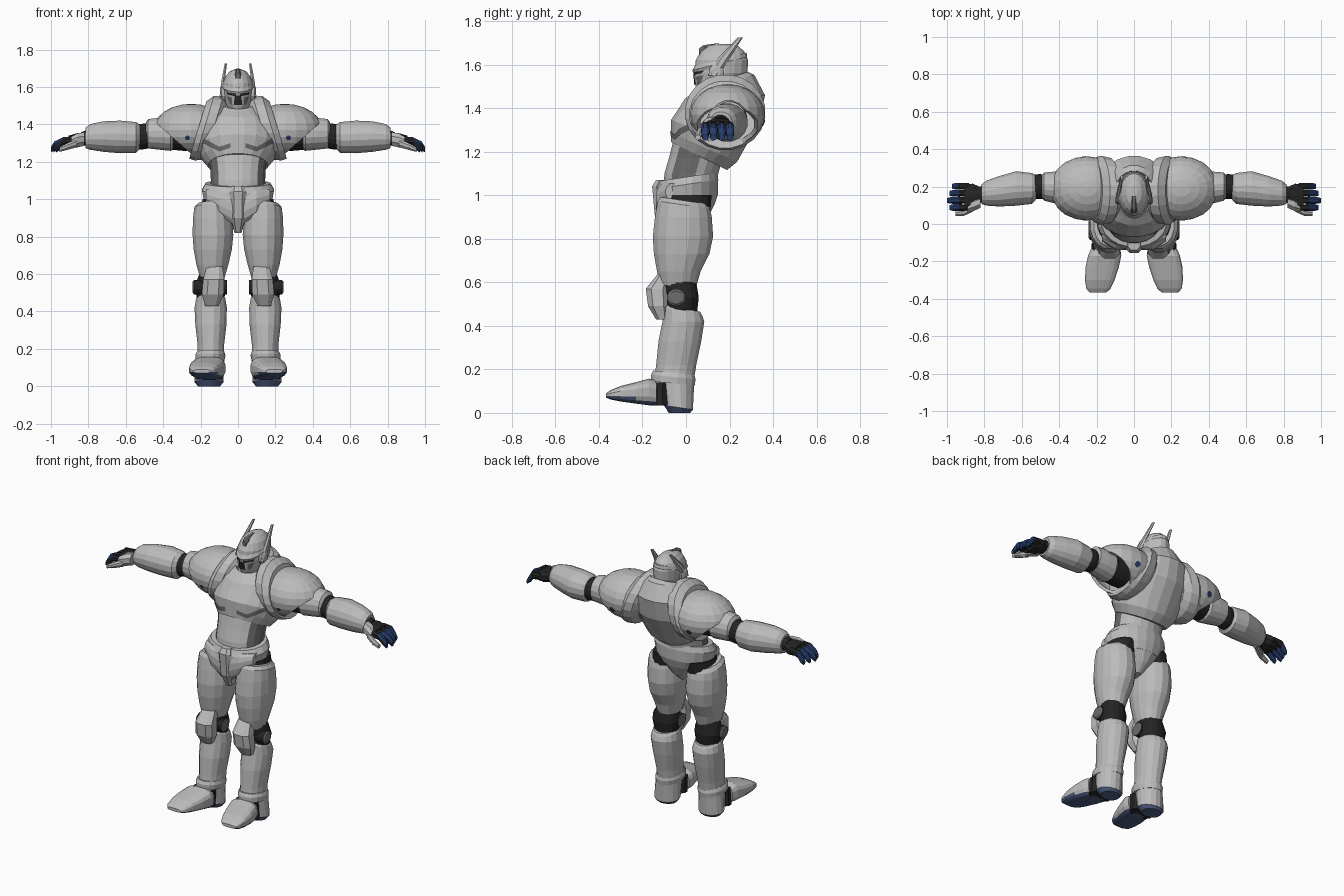
import bpy, bmesh
from math import sin, cos, pi
from mathutils import Matrix, Vector
from mathutils.bvhtree import BVHTree

cube = bpy.data.objects.get("Cube")
if cube:
    bpy.data.objects.remove(cube, do_unlink=True)

def material(name, colour):
    mat = bpy.data.materials.new(name)
    mat.use_nodes = True
    mat.diffuse_color = (*colour, 1)
    shader = next(n for n in mat.node_tree.nodes if n.type == "BSDF_PRINCIPLED")
    shader.inputs["Base Color"].default_value = (*colour, 1)
    return mat

ARMOUR = material("armour_grey", (.5, .5, .5))
MID = material("panel_grey", (.15, .15, .15))
BLACK = material("joint_black", (.018, .018, .018))
BLUE = material("finger_blue", (.02, .045, .15))
SOLE = material("sole_blue", (.08, .115, .24))

def finish(name, bm, mats, mirror):
    """Turn a bmesh into one centre object, or a left and right pair."""
    objects = []
    for side in ("left_", "right_") if mirror else ("",):
        if side == "right_":
            bmesh.ops.scale(bm, vec=(-1, 1, 1), verts=bm.verts)
            bmesh.ops.reverse_faces(bm, faces=bm.faces)
        mesh = bpy.data.meshes.new(side + name)
        bm.to_mesh(mesh)
        for mat in mats:
            mesh.materials.append(mat)
        obj = bpy.data.objects.new(side + name, mesh)
        bpy.context.collection.objects.link(obj)
        objects.append(obj)
    bm.free()
    return objects

def signed_power(value, power):
    return (abs(value) ** power) * (1 if value >= 0 else -1)

def loft(name, rings, mat, axis="z", sides=16, power=1, mirror=True, rule=None, second=None):
    """Skin oval rings (height, centre a, centre b, radius a, radius b, tilt)."""
    bm = bmesh.new()
    loops = []
    for ring in rings:
        h, a, b, ra, rb = ring[:5]
        tilt = ring[5] if len(ring) > 5 else 0
        loop = []
        for i in range(sides):
            angle = 2 * pi * (i + .5) / sides
            u = ra * signed_power(cos(angle), power)
            v = rb * signed_power(sin(angle), power)
            p, q, k = a + u, b + v, h + tilt * v
            place = {"x": (k, p, q), "y": (p, k, q), "z": (p, q, k)}[axis]
            loop.append(bm.verts.new(place))
        loops.append(loop)
    for low, high in zip(loops, loops[1:]):
        for i in range(sides):
            j = (i + 1) % sides
            bm.faces.new((low[i], low[j], high[j], high[i]))
    bm.faces.new(loops[0])
    bm.faces.new(loops[-1])
    bmesh.ops.recalc_face_normals(bm, faces=bm.faces)
    if rule:
        for face in bm.faces:
            face.material_index = int(rule(face))
    return finish(name, bm, [mat, second] if second else [mat], mirror)

def plate(name, outline, target, mat, facing=-1, mirror=False):
    """Lay a thin flat outline (x, z) onto the front or back of a part."""
    tree = BVHTree.FromPolygons([v.co for v in target.data.vertices],
                                [p.vertices[:] for p in target.data.polygons])
    bm = bmesh.new()
    bm.faces.new([bm.verts.new((x, 0, z)) for x, z in outline])
    bmesh.ops.triangulate(bm, faces=bm.faces)
    bmesh.ops.subdivide_edges(bm, edges=bm.edges, cuts=5, use_grid_fill=True)
    missed = []
    for v in bm.verts:
        hit = tree.ray_cast(Vector((v.co.x, 3 * facing, v.co.z)), Vector((0, -facing, 0)))[0]
        if hit:
            v.co.y = hit.y + .006 * facing
        else:
            missed.append(v)
    bmesh.ops.delete(bm, geom=missed, context="VERTS")
    bm.normal_update()
    flipped = [f for f in bm.faces if f.normal.y * facing < 0]
    bmesh.ops.reverse_faces(bm, faces=flipped)
    return finish(name, bm, [mat], mirror)

def is_sole(face):
    return face.normal.z < -.5

def is_flank(face):
    return abs(face.normal.x) > .6 and face.normal.y < .25

def is_finger_front(face):
    return face.normal.y < -.75 or face.calc_center_median().x < .91

def is_hub_cap(face):
    return abs(face.normal.x) > .5

# Torso: slanted chest shell, waist with dark flanks, belt and hip skirts
chest = loft("chest", [(1.18, 0, .06, .16, .13, -.5), (1.22, 0, .083, .195, .153, -.45),
                       (1.28, 0, .1, .215, .17, -.4), (1.37, 0, .155, .22, .185, -.2),
                       (1.45, 0, .178, .195, .187, .05), (1.51, 0, .17, .125, .145, .3),
                       (1.525, 0, .165, .105, .12, .35), (1.49, 0, .165, .085, .1, .35)],
             ARMOUR, sides=20, mirror=False)[0]
loft("waist", [(1, 0, .015, .155, .125), (1.1, 0, .025, .147, .125), (1.17, 0, .045, .15, .125),
               (1.25, 0, .07, .165, .13)], ARMOUR, sides=20, mirror=False,
     rule=is_flank, second=MID)
loft("belt", [(.95, 0, .005, .15, .125), (.98, 0, .005, .182, .143, .15),
              (1.05, 0, .005, .195, .145, .15), (1.085, 0, .01, .175, .133, .15)],
     ARMOUR, sides=20, mirror=False)
loft("pelvis", [(.84, 0, .0, .025, .05), (.89, 0, .0, .07, .1), (.95, 0, .005, .14, .125)],
     ARMOUR, mirror=False)
loft("groin_guard", [(.82, 0, -.07, .02, .035), (.9, 0, -.1, .04, .045),
                     (1.04, 0, -.113, .045, .045), (1.07, 0, -.1, .035, .04)],
     ARMOUR, sides=8, power=.7, mirror=False)
loft("hip_skirt", [(.02, -.105, .955, .035, .095), (.1, -.1, .985, .04, .07),
                   (.17, -.06, 1.015, .035, .04)], ARMOUR, axis="x", sides=12)
plate("chest_band", [(.04, 1.3), (.1, 1.28), (.19, 1.33), (.19, 1.3), (.1, 1.255), (.04, 1.275)],
      chest, MID, mirror=True)

# Shoulders: broad collar disc and an open domed pad
loft("collar", [(.1, .18, 1.38, .14, .14, -.3), (.13, .18, 1.38, .175, .17, -.3),
                (.18, .18, 1.38, .186, .175, -.3), (.215, .18, 1.37, .165, .155, -.3)],
     ARMOUR, axis="x", sides=20)
bm = bmesh.new()
dome = Matrix.Translation((.25, .19, 1.37)) @ Matrix.Diagonal((.203, .172, .14, 1))
bmesh.ops.create_uvsphere(bm, u_segments=20, v_segments=12, radius=1, matrix=dome)
bmesh.ops.bisect_plane(bm, geom=bm.verts[:] + bm.edges[:] + bm.faces[:],
                       plane_co=(.35, 0, 1.33), plane_no=(.66, 0, -.75), clear_outer=True)
pads = finish("shoulder_pad", bm, [ARMOUR], True)
for pad in pads:
    shell = pad.modifiers.new("shell", "SOLIDIFY")
    shell.thickness = .018
for facing, label, radius in ((-1, "front", .013), (1, "back", .018)):
    dot = [(.27 + radius * cos(i * pi / 4), 1.328 + radius * sin(i * pi / 4)) for i in range(8)]
    plate("pad_dot_" + label, dot, pads[0], BLUE, facing, True)

# Arms
loft("shoulder_joint", [(.2, .19, 1.34, .08, .08), (.29, .19, 1.34, .083, .083),
                        (.38, .19, 1.345, .08, .08)], BLACK, axis="x")
loft("upper_arm", [(.345, .19, 1.345, .08, .08), (.36, .19, 1.347, .092, .09),
                   (.42, .195, 1.35, .087, .087), (.48, .2, 1.35, .077, .08),
                   (.492, .2, 1.35, .06, .062)], ARMOUR, axis="x")
loft("elbow", [(.46, .2, 1.34, .065, .066), (.51, .2, 1.335, .068, .07),
               (.56, .195, 1.33, .065, .068)], BLACK, axis="x")
loft("forearm", [(.525, .195, 1.335, .066, .066), (.545, .19, 1.33, .084, .084),
                 (.63, .19, 1.333, .094, .089), (.72, .175, 1.335, .083, .083),
                 (.79, .165, 1.333, .068, .07), (.815, .16, 1.328, .053, .056)],
     ARMOUR, axis="x")

# Hands: fingers are dark at the knuckles and on the thumb side
loft("wrist", [(.8, .16, 1.33, .045, .045), (.84, .155, 1.322, .045, .036)], BLACK, axis="x")
loft("palm", [(.825, .155, 1.32, .045, .035), (.86, .15, 1.315, .068, .038),
              (.905, .145, 1.31, .072, .03)], BLACK, axis="x", sides=10, power=.8)
loft("hand_guard", [(.82, .12, 1.322, .035, .04), (.86, .105, 1.315, .04, .04),
                    (.89, .09, 1.305, .028, .032)], ARMOUR, axis="x", sides=8)
loft("thumb", [(.86, .085, 1.3, .02, .024), (.91, .06, 1.283, .018, .02),
               (.955, .055, 1.265, .014, .013)], ARMOUR, axis="x", sides=8)
for i, label in enumerate(("index", "middle", "ring", "little")):
    y, reach = .088 + .038 * i, 1 - .014 * abs(i - 1)
    loft(label + "_finger", [(.88, y, 1.318, .017, .02), (.935, y, 1.31, .02, .023),
                             (reach - .018, y, 1.285, .019, .026), (reach, y, 1.265, .014, .016)],
         BLUE, axis="x", sides=8, rule=is_finger_front, second=BLACK)

# Legs
loft("hip_joint", [(.9, .13, 0, .09, .11), (1, .115, .01, .075, .11)], BLACK)
loft("thigh", [(.585, .137, -.035, .068, .085), (.65, .137, -.033, .087, .102),
               (.73, .135, -.02, .104, .13), (.81, .134, -.014, .111, .141),
               (.9, .136, -.012, .107, .133), (.955, .137, -.01, .098, .122, -.15),
               (.975, .135, -.008, .08, .108, -.15)], ARMOUR)
loft("knee_joint", [(.44, .145, -.02, .07, .07), (.53, .148, -.015, .085, .075),
                    (.62, .14, -.03, .062, .075)], BLACK)
loft("knee_hub", [(.06, -.045, .53, .043, .04), (.235, -.045, .53, .043, .04),
                  (.242, -.045, .53, .032, .03)], BLACK, axis="x", sides=12,
     rule=is_hub_cap, second=MID)
loft("knee_pad", [(.43, .14, -.11, .038, .03), (.49, .135, -.127, .062, .05),
                  (.57, .13, -.133, .06, .055), (.64, .125, -.1, .045, .03)],
     ARMOUR, sides=8, power=.75)
loft("shin", [(.15, .145, -.055, .073, .093), (.22, .145, -.045, .072, .094),
              (.33, .145, -.028, .085, .1), (.42, .146, -.012, .088, .098),
              (.465, .146, -.014, .08, .09, -.2), (.48, .146, -.014, .07, .08, -.2)], ARMOUR)
loft("ankle_cuff", [(.135, .15, -.06, .078, .102, -.1), (.165, .148, -.058, .082, .104, -.1),
                    (.185, .146, -.056, .074, .096, -.1)], ARMOUR)

# Feet: heel, dark instep and splayed toe with blue soles
loft("heel", [(0, .155, -.03, .06, .05), (.025, .155, -.035, .08, .068, -.15),
              (.15, .15, -.045, .073, .085)], ARMOUR, rule=is_sole, second=SOLE)
loft("instep", [(.035, .155, -.12, .075, .05), (.14, .15, -.12, .072, .05)], BLACK, sides=12)
loft("toe", [(-.135, .152, .09, .08, .058), (-.17, .157, .096, .09, .062),
             (-.23, .17, .092, .09, .05), (-.3, .183, .088, .08, .036),
             (-.345, .19, .083, .066, .022), (-.367, .193, .08, .045, .01)],
     ARMOUR, axis="y", power=.65, rule=is_sole, second=SOLE)

# Head: helmet, brow, crest, ears and swept horns
loft("neck", [(1.4, 0, .16, .06, .07), (1.52, 0, .15, .055, .065)], BLACK, mirror=False)
helmet = loft("helmet", [(1.46, 0, .125, .04, .065), (1.5, 0, .14, .062, .095),
                         (1.56, 0, .16, .08, .122), (1.62, 0, .165, .083, .12),
                         (1.66, 0, .167, .066, .1), (1.685, 0, .17, .042, .07),
                         (1.695, 0, .17, .018, .035)], ARMOUR, sides=18, mirror=False)[0]
loft("brow", [(1.59, 0, .155, .08, .12, .25), (1.605, 0, .155, .086, .126, .25),
              (1.625, 0, .16, .08, .118, .25)], ARMOUR, sides=18, mirror=False)
plate("eye", [(.012, 1.55), (.058, 1.56), (.066, 1.58), (.012, 1.565)], helmet, BLACK, mirror=True)
plate("face_centre", [(-.022, 1.505), (.022, 1.505), (.018, 1.555), (-.018, 1.555)], helmet, BLACK)
plate("cheek", [(.03, 1.5), (.045, 1.51), (.06, 1.55), (.034, 1.545)], helmet, MID, mirror=True)
loft("crest", [(.06, 0, 1.655, .012, .02), (.08, 0, 1.665, .018, .025),
               (.15, 0, 1.685, .014, .014)], MID, axis="y", sides=8, power=.7, mirror=False)
loft("ear", [(.07, .14, 1.565, .035, .04), (.088, .14, 1.565, .035, .04),
             (.097, .14, 1.565, .02, .025)], ARMOUR, axis="x", sides=10)
loft("horn", [(1.55, .088, .125, .012, .024), (1.63, .08, .175, .011, .026),
              (1.725, .065, .25, .007, .012)], ARMOUR, sides=6)
